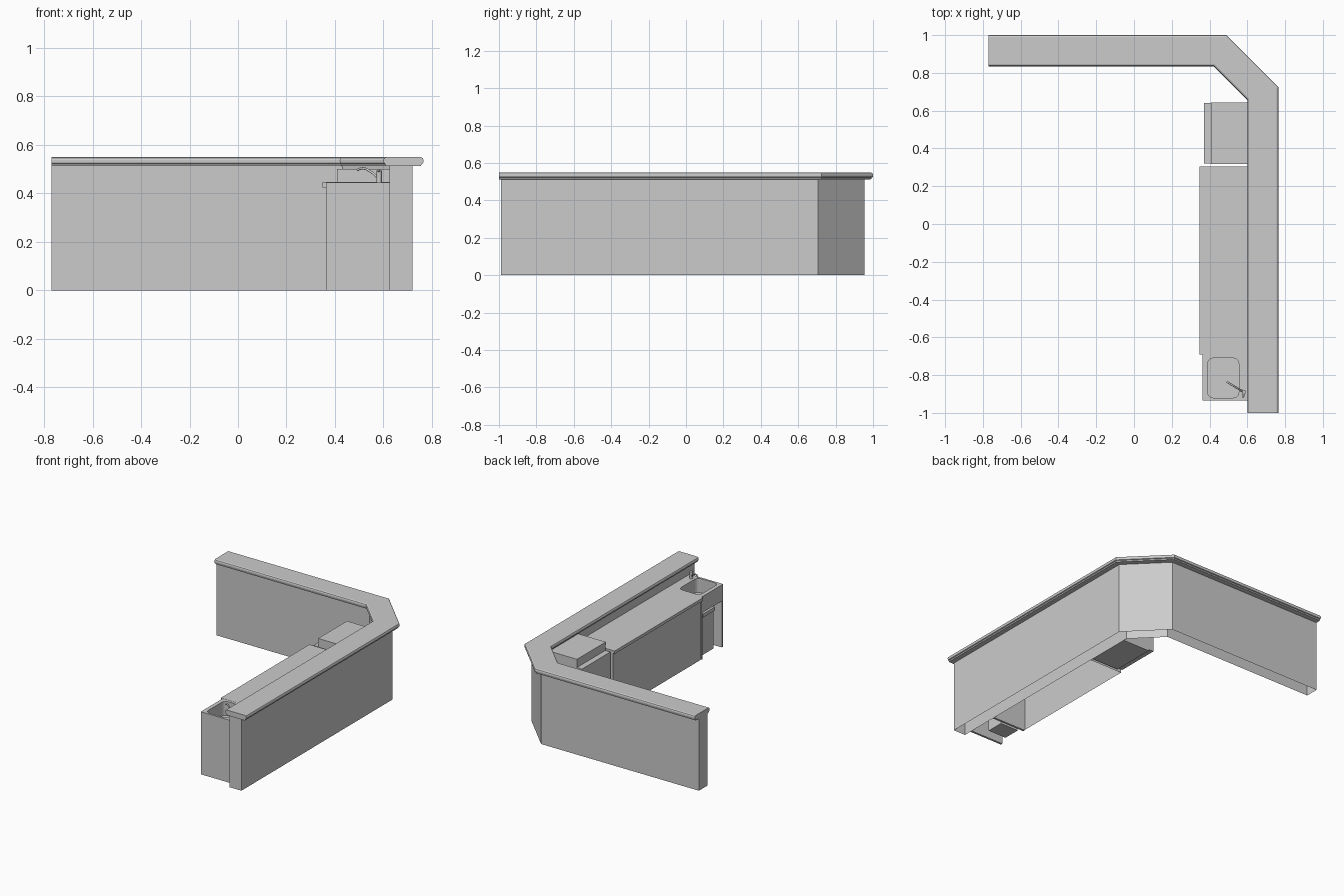
import bpy, bmesh, math
from mathutils import Vector

if "Cube" in bpy.data.objects:
    bpy.data.objects.remove(bpy.data.objects["Cube"])

R2 = math.sqrt(2)


def finish(name, bm, normals=True):
    if normals:
        bmesh.ops.recalc_face_normals(bm, faces=bm.faces)
    me = bpy.data.meshes.new(name)
    bm.to_mesh(me)
    bm.free()
    ob = bpy.data.objects.new(name, me)
    bpy.context.collection.objects.link(ob)
    return ob


def box(name, lo, hi, open_bottom=False, round_z=0.0):
    """Axis-aligned box, optionally without floor or with rounded upright edges."""
    bm = bmesh.new()
    bmesh.ops.create_cube(bm, size=1)
    lo, hi = Vector(lo), Vector(hi)
    for v in bm.verts:
        v.co = Vector([(a + b) / 2 + c * (b - a) for a, b, c in zip(lo, hi, v.co)])
    bmesh.ops.recalc_face_normals(bm, faces=bm.faces)
    if round_z:
        up = [e for e in bm.edges if abs(e.verts[0].co.z - e.verts[1].co.z) > 1e-4]
        bmesh.ops.bevel(bm, geom=up, offset=round_z, segments=5, profile=0.5, affect='EDGES')
    if open_bottom:
        bm.normal_update()
        bmesh.ops.delete(bm, geom=[f for f in bm.faces if f.normal.z < -0.9], context='FACES')
    return finish(name, bm, normals=False)


def sweep(name, profile, y_end, closed):
    """Sweep (inset, height) points along the L-shaped path with its chamfered corner."""
    bm = bmesh.new()
    rows = []
    for d, z in profile:
        x, y, s = 0.765 - d, 1.0 - d, 1.49 - R2 * d
        path = [(-0.77, y), (s - y, y), (x, s - x), (x, y_end)]
        rows.append([bm.verts.new((px, py, z)) for px, py in path])
    n = len(rows)
    for i in range(n if closed else n - 1):
        a, b = rows[i], rows[(i + 1) % n]
        for j in range(3):
            bm.faces.new((a[j], a[j + 1], b[j + 1], b[j]))
    for j in (0, 3):
        bm.faces.new([r[j] for r in rows])
    return finish(name, bm)


def tube(name, pts, radius):
    cu = bpy.data.curves.new(name, 'CURVE')
    cu.dimensions = '3D'
    cu.bevel_depth = radius
    cu.bevel_resolution = 2
    cu.use_fill_caps = True
    sp = cu.splines.new('POLY')
    sp.points.add(len(pts) - 1)
    for p, co in zip(sp.points, pts):
        p.co = (*co, 1)
    ob = bpy.data.objects.new(name, cu)
    bpy.context.collection.objects.link(ob)
    return ob


# Bar wall: hollow, open underneath
sweep("bar_wall", [(0.045, 0), (0.045, 0.514), (0.14, 0.514), (0.14, 0)], -0.99, False)

# Counter top with a moulded edge on both sides
half = [(0.03, 0.512), (0.010, 0.513), (0.008, 0.521), (0.002, 0.524), (0, 0.530),
        (0, 0.538), (0.003, 0.545), (0.010, 0.549)]
sweep("counter_top", half + [(0.165 - d, z) for d, z in reversed(half)], -1.0, True)

# Middle work counter
box("work_counter_body", (0.365, -0.685, 0), (0.625, 0.30, 0.425), open_bottom=True)
box("work_counter_top", (0.348, -0.69, 0.425), (0.625, 0.305, 0.446))

# Tall cabinet by the corner, with a projecting door
box("cabinet_body", (0.41, 0.32, 0.0), (0.625, 0.64, 0.48))
box("cabinet_lid", (0.408, 0.318, 0.48), (0.625, 0.642, 0.50))
box("cabinet_door", (0.37, 0.32, 0.01), (0.41, 0.64, 0.44))

# Sink block with a rounded basin cut into it
sink = box("sink", (0.362, -0.935, 0.33), (0.625, -0.69, 0.445))
cutter = box("basin_cutter", (0.39, -0.92, 0.345), (0.555, -0.71, 0.50), round_z=0.03)
cutter.hide_render = True
mod = sink.modifiers.new("basin", 'BOOLEAN')
mod.operation = 'DIFFERENCE'
mod.object = cutter
mod.solver = 'EXACT'
bpy.context.view_layer.objects.active = sink
bpy.ops.object.modifier_apply(modifier=mod.name)
bpy.data.objects.remove(cutter)

# Side panels under the sink
for name, y in (("sink_outer_panel", -0.935), ("sink_inner_panel", -0.705)):
    box(name, (0.362, y, 0), (0.625, y + 0.015, 0.33))

# Waste bin under the sink
box("bin_body", (0.385, -0.86, 0.01), (0.53, -0.735, 0.28))
box("bin_lid", (0.378, -0.866, 0.28), (0.537, -0.729, 0.305))

# Tap
tube("tap_base", [(0.582, -0.89, 0.444), (0.582, -0.89, 0.495)], 0.011)
tube("tap_spout", [(0.580, -0.889, 0.462), (0.555, -0.874, 0.484), (0.530, -0.859, 0.500),
                   (0.510, -0.847, 0.504), (0.492, -0.836, 0.496)], 0.005)
tube("tap_handle", [(0.582, -0.89, 0.490), (0.578, -0.918, 0.496)], 0.005)
